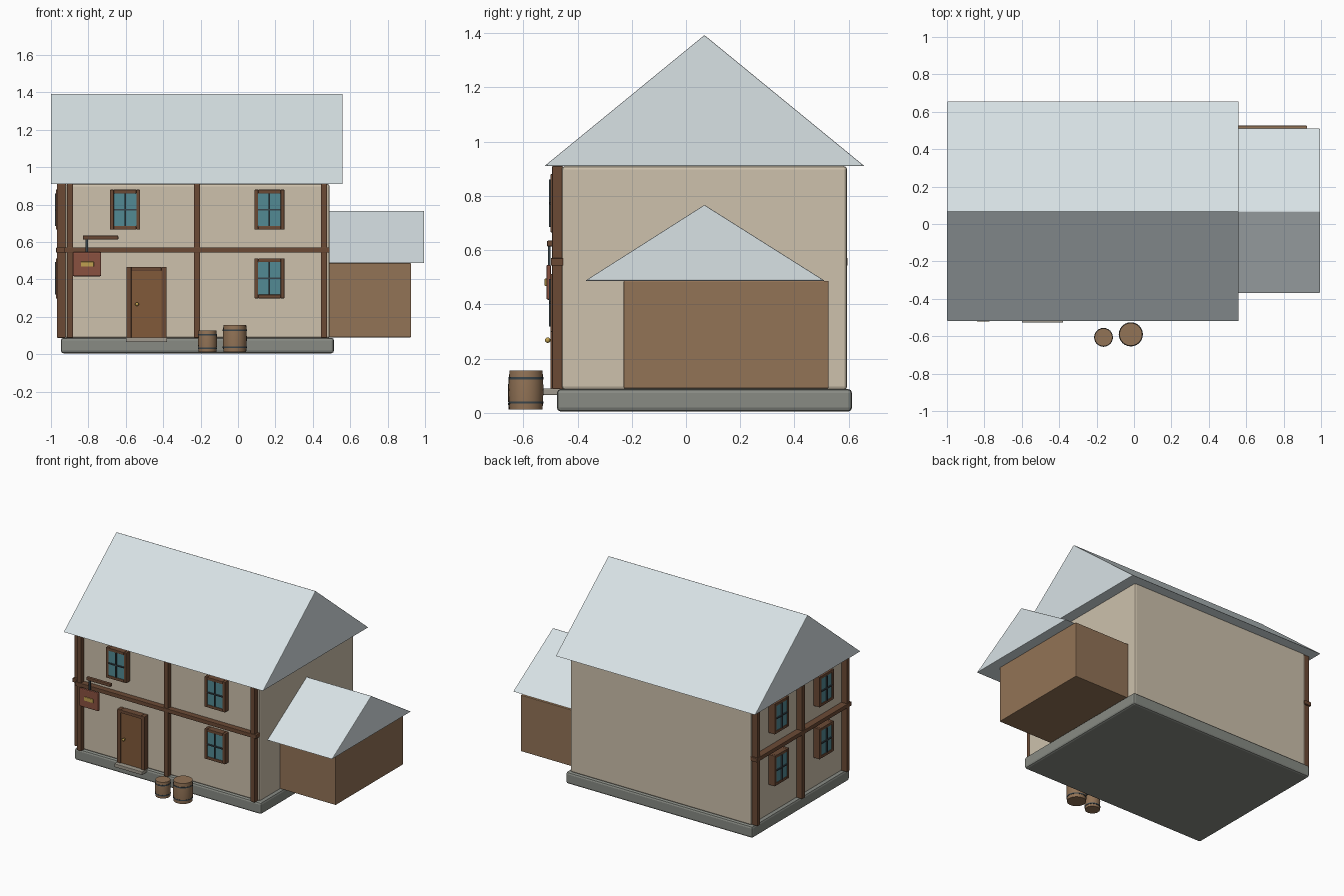
import bpy, bmesh, math
from mathutils import Matrix

if "Cube" in bpy.data.objects:
    bpy.data.objects.remove(bpy.data.objects["Cube"])


def mat(name, hexcol):
    m = bpy.data.materials.new(name)
    c = [int(hexcol[i:i + 2], 16) / 255 for i in (0, 2, 4)]
    m.diffuse_color = [((v + 0.055) / 1.055) ** 2.4 if v > 0.04 else v / 12.92 for v in c] + [1]
    m.use_nodes = True
    m.node_tree.nodes["Principled BSDF"].inputs["Base Color"].default_value = m.diffuse_color
    return m


PLASTER = mat("plaster", "CDC1AC")
STONE = mat("stone", "888B84")
STEP = mat("step_stone", "A09A8E")
SNOW = mat("snow", "D8E2E5")
TIMBER = mat("timber", "6B4A35")
BOARD = mat("board", "927356")
DOOR = mat("door_wood", "815A3A")
GLASS = mat("glass", "528A94")
IRON = mat("iron", "39444A")
RED = mat("sign_red", "8A5140")
GOLD = mat("gold", "C0A050")


def finish(name, bm, m, bevel=0.0, smooth=False):
    bmesh.ops.recalc_face_normals(bm, faces=bm.faces)
    me = bpy.data.meshes.new(name)
    bm.to_mesh(me)
    bm.free()
    me.materials.append(m)
    ob = bpy.data.objects.new(name, me)
    bpy.context.collection.objects.link(ob)
    if bevel:
        b = ob.modifiers.new("bevel", 'BEVEL')
        b.width, b.segments = bevel, 2
    if smooth:
        bpy.ops.object.select_all(action='DESELECT')
        ob.select_set(True)
        bpy.context.view_layer.objects.active = ob
        bpy.ops.object.shade_smooth_by_angle(angle=math.radians(35))
    return ob


def box(name, x, y, z, m, bevel=0.003):
    """Box from (min, max) pairs along each axis."""
    bm = bmesh.new()
    bmesh.ops.create_cube(bm, size=1)
    for v in bm.verts:
        for i, (a, b) in enumerate((x, y, z)):
            v.co[i] = a if v.co[i] < 0 else b
    return finish(name, bm, m, bevel)


def gable_roof(name, x, y, ridge_y, z):
    bm = bmesh.new()
    prof = [(y[0], z[0]), (y[1], z[0]), (ridge_y, z[1])]
    f = bm.faces.new([bm.verts.new((x[0], a, b)) for a, b in prof])
    ext = bmesh.ops.extrude_face_region(bm, geom=[f])
    for v in ext["geom"]:
        if isinstance(v, bmesh.types.BMVert):
            v.co.x = x[1]
    return finish(name, bm, SNOW, 0.004)


def lathe(name, profile, loc, m, segs=24):
    bm = bmesh.new()
    vs = [bm.verts.new((r, 0, z)) for r, z in profile]
    es = [bm.edges.new(p) for p in zip(vs, vs[1:])]
    bmesh.ops.spin(bm, geom=vs + es, cent=(0, 0, 0), axis=(0, 0, 1), angle=math.tau, steps=segs)
    bmesh.ops.remove_doubles(bm, verts=bm.verts, dist=1e-5)
    bmesh.ops.translate(bm, verts=bm.verts, vec=loc)
    return finish(name, bm, m, smooth=True)


RIDGE = 0.068

# Main body and foundation
box("foundation", (-0.947, 0.513), (-0.476, 0.612), (0.005, 0.088), STONE, 0.014)
box("house_walls", (-0.924, 0.49), (-0.458, 0.594), (0.085, 0.91), PLASTER, 0.012)
gable_roof("main_roof", (-1, 0.56), (-0.522, 0.658), RIDGE, (0.91, 1.393))

# Side shed
box("shed_walls", (0.48, 0.925), (-0.23, 0.526), (0.09, 0.487), BOARD, 0.004)
gable_roof("shed_roof", (0.42, 0.995), (-0.372, 0.512), RIDGE, (0.487, 0.767))


def wall_box(side, name, u, depth, z, m, bevel=0.003):
    """Box on the front wall (u = x) or the left wall (u = y); depth is measured outward."""
    if side == "front":
        return box(name, u, (-0.458 - depth[1], -0.458 - depth[0]), z, m, bevel)
    off = 0.008
    return box(name, (-0.924 - depth[1] - off, -0.924 - depth[0]), u, z, m, bevel)


def window(side, u, z):
    n = side + "_window_"
    w, h, t = 0.08, 0.107, 0.02
    for s in (-1, 1):
        a = sorted((u + s * w, u + s * (w - t)))
        wall_box(side, n + "jamb", a, (-0.005, 0.042), (z - h, z + h), TIMBER)
        b = sorted((z + s * h, z + s * (h - t)))
        wall_box(side, n + "rail", (u - w + t, u + w - t), (-0.005, 0.042), b, TIMBER)
    wall_box(side, n + "glass", (u - w + t, u + w - t), (-0.005, 0.038), (z - h + t, z + h - t), GLASS, 0)
    wall_box(side, n + "mullion", (u - 0.004, u + 0.004), (0.03, 0.047), (z - h + t, z + h - t), IRON, 0)
    wall_box(side, n + "crossbar", (u - w + t, u + w - t), (0.03, 0.046), (z - 0.004, z + 0.004), IRON, 0)


# Timber framing and windows on the front and left walls
for side, posts, beam in (("front", (-0.898, -0.219, 0.46), (-0.928, 0.49)),
                          ("left", (-0.432, RIDGE, 0.568), (-0.462, 0.596))):
    for u in posts:
        wall_box(side, side + "_post", (u - 0.016, u + 0.016), (-0.005, 0.036), (0.088, 0.91), TIMBER)
    wall_box(side, side + "_beam", beam, (-0.005, 0.04), (0.543, 0.571), TIMBER)
for side, u, z in (("front", -0.604, 0.773), ("front", 0.168, 0.773), ("front", 0.168, 0.406),
                   ("left", -0.182, 0.773), ("left", 0.318, 0.773),
                   ("left", -0.182, 0.406), ("left", 0.318, 0.406)):
    window(side, u, z)

# Door with frame, knob and step
for x in ((-0.596, -0.57), (-0.41, -0.382)):
    box("door_jamb", x, (-0.5, -0.45), (0.088, 0.467), TIMBER)
box("door_lintel", (-0.57, -0.41), (-0.5, -0.45), (0.445, 0.467), TIMBER)
box("door_leaf", (-0.572, -0.408), (-0.492, -0.45), (0.088, 0.447), DOOR, 0)
box("door_step", (-0.6, -0.38), (-0.527, -0.46), (0.066, 0.09), STEP)
bm = bmesh.new()
bmesh.ops.create_uvsphere(bm, u_segments=12, v_segments=8, radius=0.01,
                          matrix=Matrix.Translation((-0.54, -0.51, 0.268)))
finish("door_knob", bm, GOLD, smooth=True)
box("door_knob_stem", (-0.544, -0.536), (-0.51, -0.48), (0.264, 0.272), GOLD, 0)

# Hanging sign
box("sign_arm", (-0.83, -0.64), (-0.513, -0.49), (0.613, 0.635), TIMBER, 0.005)
box("sign_hanger", (-0.815, -0.801), (-0.508, -0.5), (0.54, 0.618), IRON, 0)
box("sign_board", (-0.883, -0.732), (-0.515, -0.497), (0.417, 0.546), RED, 0.006)
box("sign_plaque", (-0.84, -0.771), (-0.521, -0.51), (0.468, 0.495), GOLD, 0.002)


# Barrels with iron hoops
def barrel(x, y, r, z0, z1):
    h = z1 - z0
    lathe("barrel", [(0, z0), (r * 0.95, z0), (r * 0.99, z0 + h * 0.25), (r, z0 + h / 2),
                     (r * 0.99, z0 + h * 0.75), (r * 0.95, z1), (0, z1)], (x, y, 0), BOARD)
    for f in (0.18, 0.8):
        z, o = z0 + h * f, r * 1.01
        lathe("barrel_hoop", [(r * 0.93, z - 0.004), (o, z - 0.004), (o, z + 0.004),
                              (r * 0.93, z + 0.004)], (x, y, 0), IRON)


barrel(-0.163, -0.606, 0.05, 0.012, 0.126)
barrel(-0.017, -0.59, 0.064, 0.012, 0.157)
